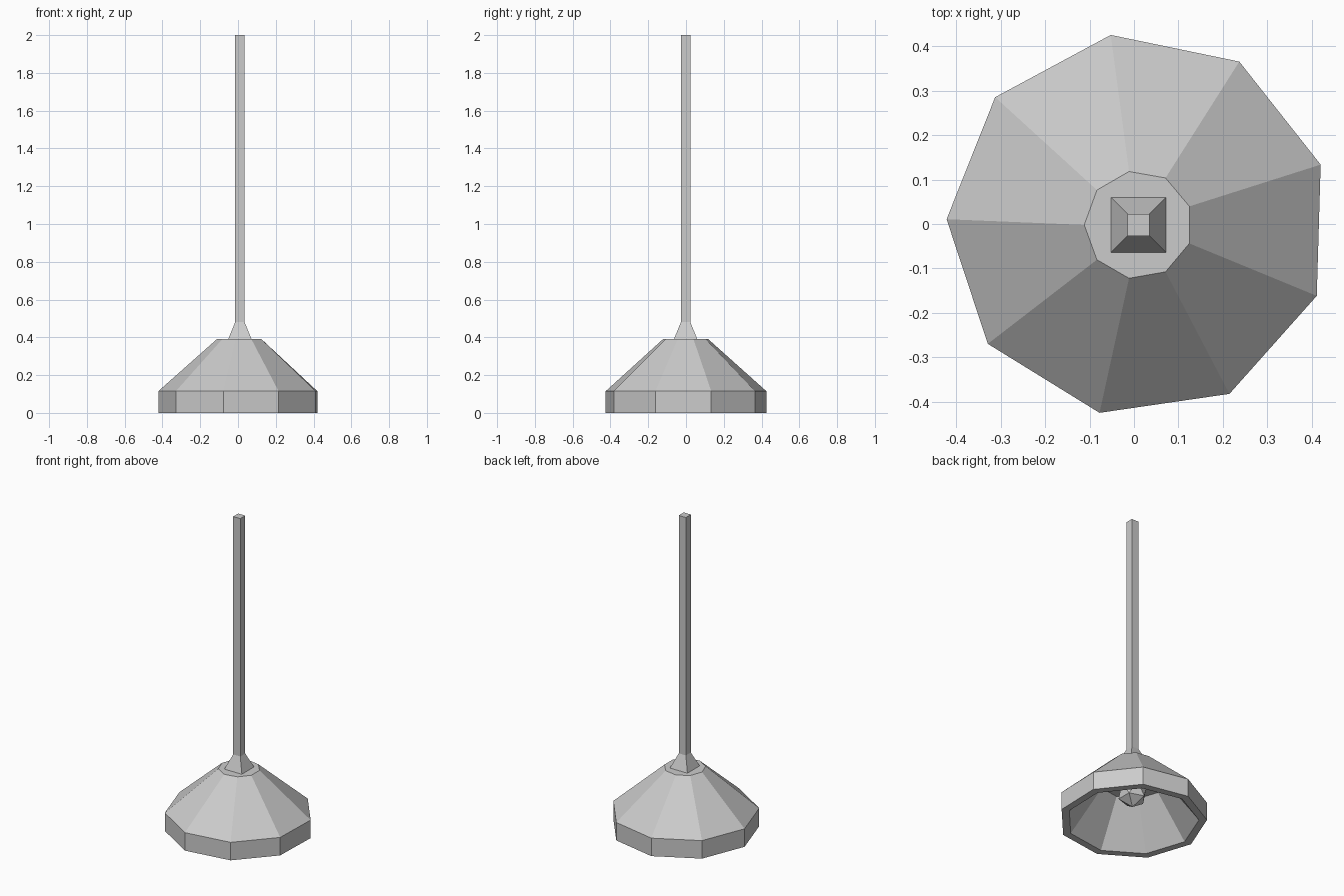
import bpy, bmesh
from math import cos, sin, pi, radians

if "Cube" in bpy.data.objects:
    bpy.data.objects.remove(bpy.data.objects["Cube"])

CX, CY = 0.01, -0.002  # the lamp axis sits slightly off the centre line


def lathe(name, sides, profile):
    """Loft rings of (radius, z, start angle in degrees) around the lamp axis, ends capped."""
    bm = bmesh.new()
    rings = []
    for r, z, a in profile:
        rings.append([bm.verts.new((CX + r * cos(radians(a) + 2 * pi * i / sides),
                                    CY + r * sin(radians(a) + 2 * pi * i / sides), z))
                      for i in range(sides)])
    bm.faces.new(rings[0])
    bm.faces.new(rings[-1])
    for lo, hi in zip(rings, rings[1:]):
        for i in range(sides):
            j = (i + 1) % sides
            bm.faces.new((lo[i], lo[j], hi[j], hi[i]))
    bmesh.ops.recalc_face_normals(bm, faces=bm.faces)
    mesh = bpy.data.meshes.new(name)
    bm.to_mesh(mesh)
    bm.free()
    obj = bpy.data.objects.new(name, mesh)
    bpy.context.collection.objects.link(obj)
    return obj


# Hollow nine-sided shade: inner ceiling and cone, flat lip, upright rim, outer cone, flat top
lathe("shade", 9, [(0.19, 0.26, 19), (0.385, 0, 18.3), (0.432, 0, 18.3),
                   (0.432, 0.115, 18.3), (0.122, 0.39, 20)])

# Square pole with flared foot
R2 = 2 ** 0.5
lathe("pole", 4, [(0.062 * R2, 0.39, 45), (0.025 * R2, 0.48, 45), (0.025 * R2, 2.0, 45)])

# Faceted bulb hanging from the shade ceiling
bpy.ops.mesh.primitive_ico_sphere_add(subdivisions=1, radius=0.09, location=(CX, CY, 0.185))
bpy.context.object.name = "bulb"
